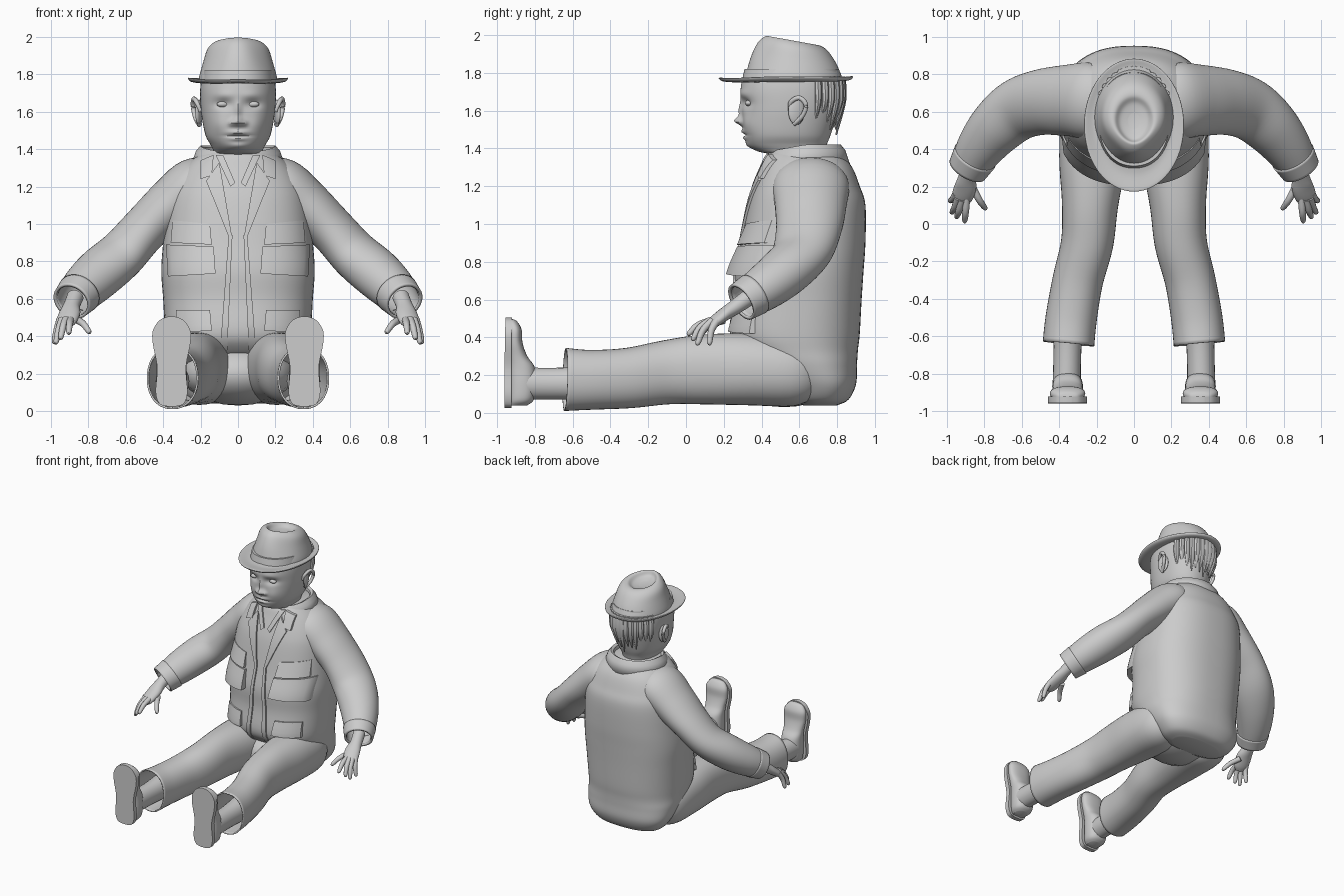
import bpy, bmesh, math
from mathutils import Vector

if "Cube" in bpy.data.objects:
    bpy.data.objects.remove(bpy.data.objects["Cube"], do_unlink=True)

grey = bpy.data.materials.new("plain grey")
grey.use_nodes = True
grey.diffuse_color = (0.6, 0.6, 0.6, 1)
grey.node_tree.nodes["Principled BSDF"].inputs["Base Color"].default_value = grey.diffuse_color
SIDES = (("left", 1), ("right", -1))


def finish(name, bm, thickness=0, angle=40):
    """Turn a bmesh into a smooth-shaded object, with an optional shell."""
    bmesh.ops.recalc_face_normals(bm, faces=bm.faces)
    mesh = bpy.data.meshes.new(name)
    bm.to_mesh(mesh)
    bm.free()
    mesh.materials.append(grey)
    obj = bpy.data.objects.new(name, mesh)
    bpy.context.collection.objects.link(obj)
    bpy.ops.object.select_all(action="DESELECT")
    obj.select_set(True)
    bpy.context.view_layer.objects.active = obj
    bpy.ops.object.shade_smooth_by_angle(angle=math.radians(angle))
    if thickness:
        shell = obj.modifiers.new("shell", "SOLIDIFY")
        shell.thickness = thickness
    return obj


def resample(rows, steps=5):
    """Smooth curve through rows of numbers."""
    rows = [Vector(r) for r in rows]
    out = []
    for i in range(len(rows) - 1):
        a, b, c, d = rows[max(i - 1, 0)], rows[i], rows[i + 1], rows[min(i + 2, len(rows) - 1)]
        for k in range(steps):
            t = k / steps
            out.append(b + (c - a) * t / 2 + (a * 2 - b * 5 + c * 4 - d) * t * t / 2
                       + (b * 3 - a - c * 3 + d) * t ** 3 / 2)
    return out + [rows[-1]]


def skin(bm, rings, closed=True):
    for low, high in zip(rings, rings[1:]):
        n = len(low)
        for i in range(n if closed else n - 1):
            j = (i + 1) % n
            bm.faces.new((low[i], low[j], high[j], high[i]))


def tube(name, rows, side=1, n=32, power=2, upright=False, caps=(True, True),
         steps=5, sculpt=None, thickness=0):
    """Loft rings (x, y, z, half width, half height) along a smooth path."""
    rows = resample(rows, steps)
    bm = bmesh.new()
    rings = []
    for k, row in enumerate(rows):
        u, v = Vector((1, 0, 0)), Vector((0, 1, 0))
        if not upright:
            path = Vector(rows[min(k + 1, len(rows) - 1)][:3]) - Vector(rows[max(k - 1, 0)][:3])
            u = path.cross(Vector((0, 0, 1))).normalized()
            v = u.cross(path).normalized()
        ring = []
        for i in range(n):
            c, s = math.cos(math.tau * i / n), math.sin(math.tau * i / n)
            p = Vector(row[:3])
            p += u * row[3] * math.copysign(abs(c) ** (2 / power), c)
            p += v * row[4] * math.copysign(abs(s) ** (2 / power), s)
            p = sculpt(p) if sculpt else p
            ring.append(bm.verts.new((p.x * side, p.y, p.z)))
        rings.append(ring)
    skin(bm, rings)
    for use, ring in zip(caps, (rings[0], rings[-1])):
        if use:
            bm.faces.new(ring)
    return finish(name, bm, thickness)


def ball(name, place, size, turn=0):
    bm = bmesh.new()
    bmesh.ops.create_uvsphere(bm, u_segments=20, v_segments=12, radius=1)
    obj = finish(name, bm)
    obj.location, obj.scale, obj.rotation_euler.z = place, size, turn
    return obj


def upright_rows(table):
    """Table of height, front, back, half width."""
    return [(0, (f + b) / 2, z, w, (b - f) / 2) for z, f, b, w in table]


# Jacket body
jacket_rows = upright_rows((
    (.04, .62, .80, .2), (.07, .57, .86, .28), (.15, .52, .9, .34), (.25, .40, .905, .37),
    (.33, .29, .91, .38), (.42, .24, .92, .39), (.6, .26, .93, .4), (.75, .26, .94, .41),
    (.9, .29, .95, .4), (1.1, .33, .95, .38), (1.2, .36, .92, .35), (1.3, .4, .88, .29),
    (1.37, .43, .82, .21), (1.39, .47, .79, .16)))
ROUND = 2.4
tube("jacket_body", jacket_rows, n=64, power=ROUND, upright=True)
dense_jacket = resample(jacket_rows)


def front_y(x, z):
    """Depth of the jacket front at a point."""
    for a, b in zip(dense_jacket, dense_jacket[1:]):
        if a[2] <= z <= b[2]:
            m = a.lerp(b, (z - a[2]) / (b[2] - a[2]))
            return m[1] - m[4] * max(0, 1 - abs(x / m[3]) ** ROUND) ** (1 / ROUND)
    return dense_jacket[-1][1]


def panel(name, corners, side, top=.012, bottom=.012, n=10):
    """Raised cloth panel on the jacket front; corners run inner top, outer top, outer bottom, inner bottom."""
    a, b, c, d = (Vector(p) for p in corners)
    bm = bmesh.new()
    rings = []
    for j in range(-1, n + 2):
        ring = []
        for i in range(-1, n + 2):
            s, t = min(max(i / n, 0), 1), min(max(j / n, 0), 1)
            p = a.lerp(b, s).lerp(d.lerp(c, s), t)
            skirt = i in (-1, n + 1) or j in (-1, n + 1)
            lift = -.012 if skirt else top + (bottom - top) * t
            ring.append(bm.verts.new((p.x * side, front_y(p.x, p.y) - lift, p.y)))
        rings.append(ring)
    skin(bm, rings, closed=False)
    return finish(name, bm, angle=35)


# Collar folded around the neck
bm = bmesh.new()
rings = []
for radius, height in ((.165, 1.36), (.18, 1.41), (.2, 1.42), (.225, 1.39), (.25, 1.32)):
    ring = []
    for k in range(41):
        t = math.radians(28 + 304 * k / 40)
        ring.append(bm.verts.new((radius * math.sin(t), .63 - radius * .95 * math.cos(t),
                                  height - .035 * math.cos(t) * (math.cos(t) > 0))))
    rings.append(ring)
skin(bm, rings, closed=False)
finish("jacket_collar", bm, .014)

# Head, shaped with soft dents and bumps: x, z, spread x, spread z, push forward
FEATURES = ((.08, 1.64, .045, .025, -.022), (.07, 1.69, .06, .02, .006), (0, 1.6, .016, .05, .018),
            (0, 1.545, .028, .022, .04), (.035, 1.538, .016, .014, .016), (0, 1.49, .05, .012, .014),
            (0, 1.472, .06, .005, -.012), (0, 1.455, .04, .011, .012), (0, 1.415, .05, .02, .012),
            (.1, 1.53, .05, .05, .012))


def face(p):
    if p.y < .5:
        for x, z, sx, sz, push in FEATURES:
            p.y -= push * math.exp(-((abs(p.x) - x) / sx) ** 2 - ((p.z - z) / sz) ** 2)
    return p


tube("head", upright_rows((
    (1.28, .5, .74, .13), (1.36, .46, .73, .135), (1.385, .38, .735, .13), (1.42, .33, .745, .145),
    (1.47, .31, .765, .172), (1.55, .3, .79, .19), (1.63, .295, .81, .2),
    (1.72, .29, .82, .202), (1.82, .31, .81, .19))),
    n=128, power=2.2, upright=True, steps=9, sculpt=face)

# Hair locks below the hat
for k in range(13):
    t = math.radians(-60 + 10 * k)
    sx, cy = math.sin(t), math.cos(t)
    drop = 1.47 + .06 * abs(t) + .02 * (k % 3)
    tube(f"hair_lock_{k}", ((.19 * sx, .57 + .255 * cy, 1.78, .025, .02),
                            (.2 * sx, .57 + .26 * cy, 1.65, .026, .018),
                            (.17 * sx, .57 + .225 * cy, drop, .004, .004)), n=8, upright=True)

# Hat brim and dented crown
def brim_shape(p):
    reach = abs(p.x) / .27
    p.z += .018 * reach ** 3 + .03 * max(0, p.y - .6) - .01 * reach
    return p


def crown_shape(p):
    high = max(0, (p.z - 1.78) / .2)
    p.z -= high * .17 * (p.y - .45)
    pinch = math.exp(-((p.y - .37) / .1) ** 2) * high * .25
    p.x *= 1 - pinch
    return p


tube("hat_brim", ((0, .56, 1.755, .19, .24), (0, .55, 1.752, .215, .29), (0, .535, 1.755, .25, .335),
                  (0, .53, 1.765, .265, .352), (0, .53, 1.775, .262, .349), (0, .55, 1.768, .215, .29),
                  (0, .56, 1.775, .19, .24)), n=64, upright=True, sculpt=brim_shape)
tube("hat_crown", ((0, .57, 1.755, .212, .26), (0, .57, 1.8, .205, .25), (0, .57, 1.88, .185, .225),
                   (0, .57, 1.95, .165, .19), (0, .57, 1.985, .135, .155), (0, .56, 1.99, .105, .125),
                   (0, .55, 1.96, .075, .095), (0, .55, 1.945, .03, .04)),
     n=64, upright=True, sculpt=crown_shape)

# Hips between the trouser legs
ball("trouser_seat", (0, .52, .2), (.3, .28, .17))

for label, s in SIDES:
    # Eyes and ears
    ball(f"{label}_eye", (.08 * s, .335, 1.64), (.034, .022, .017), -.25 * s)
    ball(f"{label}_ear", (.208 * s, .585, 1.595), (.016, .045, .07), .3 * s)
    tube(f"{label}_ear_rim", ((.2, .55, 1.6, .01, .01), (.218, .555, 1.645, .012, .012),
                              (.235, .6, 1.668, .013, .013), (.24, .635, 1.63, .013, .013),
                              (.228, .615, 1.57, .012, .012), (.205, .57, 1.53, .014, .014)),
         s, n=10)

    # Sleeve and cuff band
    tube(f"{label}_sleeve", ((.1, .66, 1.27, .12, .08), (.22, .66, 1.215, .2, .145), (.36, .66, 1.1, .19, .14),
                             (.5, .65, .97, .175, .125), (.62, .61, .84, .165, .125),
                             (.73, .52, .745, .15, .13), (.82, .41, .66, .128, .12),
                             (.885, .3, .59, .1, .1)), s, n=40, caps=(True, False), thickness=.012)
    tube(f"{label}_cuff_band", ((.85, .36, .628, .122, .116), (.889, .293, .586, .108, .106)),
         s, n=40, caps=(False, False), thickness=.016)

    # Hand and fingers
    tube(f"{label}_hand", ((.87, .33, .61, .045, .045), (.89, .26, .56, .045, .04), (.9, .2, .52, .058, .035),
                           (.92, .14, .475, .055, .028), (.93, .11, .45, .03, .015)), s, n=20)
    fingers = (("index", (.895, .14), (.905, .005, .415)), ("middle", (.92, .13), (.95, .03, .385)),
               ("ring", (.94, .14), (.975, .055, .36)), ("little", (.95, .165), (.985, .12, .36)),
               ("thumb", (.865, .2), (.79, .075, .42)))
    for finger, (x, y), tip in fingers:
        base, end = Vector((x, y, .49)), Vector(tip)
        middle = base.lerp(end, .5) + Vector((0, -.008, .012))
        tube(f"{label}_{finger}_finger", ((*base, .02, .02), (*middle, .018, .018),
                                          (*base.lerp(end, .9), .014, .014), (*end, .005, .005)), s, n=12)

    # Trouser leg with an open hem
    tube(f"{label}_trouser_leg", ((.17, .7, .2, .1, .12), (.2, .58, .215, .18, .18), (.22, .35, .23, .18, .19),
                                  (.235, .1, .23, .15, .185), (.25, -.1, .215, .14, .17),
                                  (.3, -.3, .185, .135, .16), (.335, -.5, .175, .137, .158),
                                  (.35, -.64, .177, .138, .167)),
         s, n=40, power=2.2, caps=(True, False), thickness=.01)

    # Ankle, shoe upper and sole
    tube(f"{label}_ankle", ((.35, -.45, .16, .09, .1), (.355, -.65, .155, .075, .085),
                            (.36, -.86, .155, .075, .085)), s, n=24)
    shoe = ((.04, -.84, .05), (.07, -.805, .075), (.15, -.79, .082), (.24, -.8, .08),
            (.3, -.84, .082), (.37, -.865, .092), (.44, -.87, .092), (.485, -.895, .06), (.497, -.92, .025))
    tube(f"{label}_shoe_upper", [(.355, (back - .945) / 2, z, w, (back + .945) / 2) for z, back, w in shoe],
         s, n=32, power=2.3, upright=True)
    outline = resample([(z, w) for z, w in ((.025, .02), (.04, .065), (.1, .085), (.2, .078), (.26, .08),
                                            (.36, .1), (.43, .1), (.485, .065), (.505, .02))])
    bm = bmesh.new()
    loop = [(.355 + w, z) for z, w in outline] + [(.355 - w, z) for z, w in reversed(outline)]
    rings = [[bm.verts.new((x * s, y + .02 * max(0, z - .3), z)) for x, z in loop] for y in (-.96, -.925)]
    skin(bm, rings)
    for ring in rings:
        bm.faces.new(ring)
    finish(f"{label}_shoe_sole", bm)

    # Lapels, shirt collar, front edging and pockets
    panel(f"{label}_collar_wing", ((.13, 1.37), (.2, 1.34), (.2, 1.24), (.14, 1.26)), s, .022, .022)
    panel(f"{label}_lapel", ((.1, 1.33), (.17, 1.23), (.045, .92), (.03, .92)), s, .014, .012)
    panel(f"{label}_shirt_collar", ((.08, 1.37), (.12, 1.37), (.04, 1.2), (.015, 1.22)), s)
    panel(f"{label}_front_edge", ((.03, .94), (.05, .94), (.1, .27), (.06, .27)), s)
    panel(f"{label}_chest_pocket", ((.15, 1.0), (.35, 1.02), (.36, .9), (.14, .89)), s, .006, .03)
    panel(f"{label}_pocket_flap", ((.13, .88), (.385, .89), (.375, .72), (.12, .735)), s, .025, .055)
    panel(f"{label}_lower_pocket", ((.15, .54), (.33, .54), (.33, .42), (.14, .43)), s, .012, .03)
